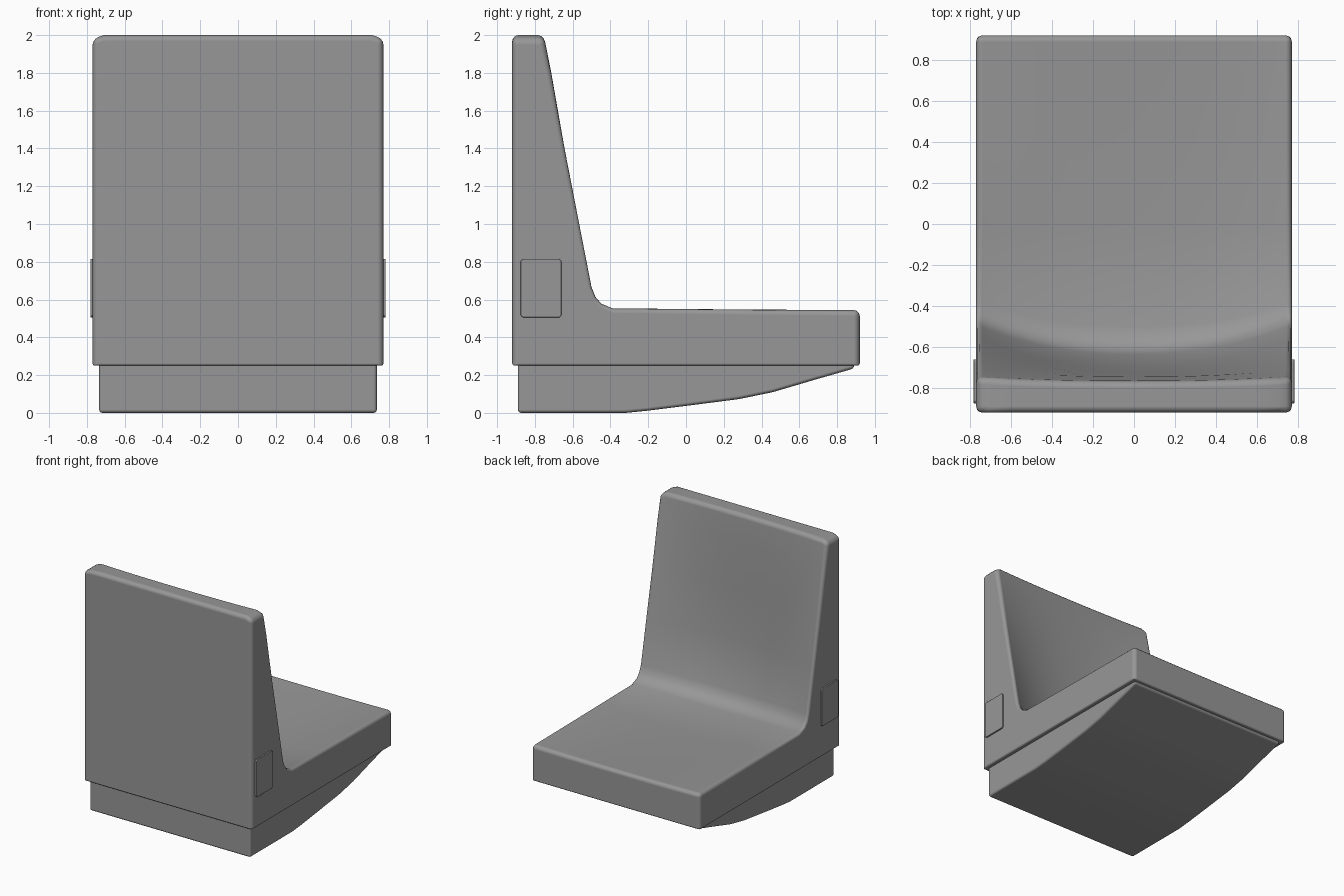
import bpy, bmesh

if "Cube" in bpy.data.objects:
    bpy.data.objects.remove(bpy.data.objects["Cube"])

grey = bpy.data.materials.new("dark_grey")
grey.diffuse_color = (0.31, 0.31, 0.31, 1)
grey.use_nodes = True
grey.node_tree.nodes["Principled BSDF"].inputs["Base Color"].default_value = grey.diffuse_color


def loft(name, xs, profile_at, bevel, segments=3, bottom_weight=1.0):
    """Skin matching (y, z) profiles placed along x, cap the ends, round the edges."""
    bm = bmesh.new()
    rings = [[bm.verts.new((x, y, z)) for y, z in profile_at(x)] for x in xs]
    n = len(rings[0])
    for a, b in zip(rings, rings[1:]):
        for i in range(n):
            j = (i + 1) % n
            bm.faces.new((a[i], a[j], b[j], b[i]))
    bm.faces.new(rings[0])
    bm.faces.new(rings[-1][::-1])
    bmesh.ops.recalc_face_normals(bm, faces=bm.faces[:])
    for f in bm.faces:
        f.smooth = True
    # Sharp edges get rounded; bottom edges can be tighter
    weight = bm.edges.layers.float.new("bevel_weight_edge")
    z_min = min(v.co.z for v in bm.verts)
    for e in bm.edges:
        if e.calc_face_angle(0) > 0.75:
            low = all(v.co.z < z_min + 1e-4 for v in e.verts)
            e[weight] = bottom_weight if low else 1.0
    mesh = bpy.data.meshes.new(name)
    bm.to_mesh(mesh)
    bm.free()
    mesh.materials.append(grey)
    obj = bpy.data.objects.new(name, mesh)
    bpy.context.collection.objects.link(obj)
    mod = obj.modifiers.new("rounded_edges", 'BEVEL')
    mod.width = bevel
    mod.segments = segments
    mod.limit_method = 'WEIGHT'
    mod.harden_normals = True
    return obj


# Seat shell: profile blends from the raised rims to a dished centre
HALF = 0.77
rim = [(-0.92, 0.25), (0.92, 0.25), (0.92, 0.545), (0.4, 0.55), (0.0, 0.555),
       (-0.38, 0.56), (-0.44, 0.585), (-0.47, 0.62), (-0.49, 0.67),
       (-0.555, 1.0), (-0.635, 1.4), (-0.71, 1.8), (-0.75, 2.0), (-0.92, 2.0)]
centre = [(-0.92, 0.25), (0.92, 0.25), (0.92, 0.54), (0.4, 0.51), (0.0, 0.497),
          (-0.5, 0.485), (-0.57, 0.503), (-0.61, 0.54), (-0.635, 0.595),
          (-0.695, 1.0), (-0.725, 1.4), (-0.745, 1.8), (-0.768, 2.0), (-0.92, 2.0)]


def shell_profile(x):
    w = 1 - (abs(x) / HALF) ** 2.3
    top = 1.98 if abs(x) == HALF else 2.0   # softened top corners
    return [(a[0] + (b[0] - a[0]) * w, min(top, a[1] + (b[1] - a[1]) * w))
            for a, b in zip(rim, centre)]


half_xs = [0.12, 0.24, 0.36, 0.48, 0.6, 0.71, HALF]
xs = [-x for x in reversed(half_xs)] + [0] + half_xs
loft("seat_shell", xs, shell_profile, 0.032, bottom_weight=0.4)

# Base plinth with an upswept underside
base = [(-0.89, 0.27), (-0.89, 0.0), (-0.32, 0.0), (-0.2, 0.012), (0.0, 0.037),
        (0.28, 0.073), (0.46, 0.11), (0.68, 0.175), (0.89, 0.235), (0.89, 0.27)]
loft("base_plinth", [-0.735, 0.735], lambda x: base, 0.018)

# Thin side plates with clipped corners
y0, y1, z0, z1, c = -0.875, -0.66, 0.505, 0.815, 0.012
plate = [(y0 + c, z0), (y1 - c, z0), (y1, z0 + c), (y1, z1 - c),
         (y1 - c, z1), (y0 + c, z1), (y0, z1 - c), (y0, z0 + c)]
for side, name in ((-1, "side_plate_left"), (1, "side_plate_right")):
    loft(name, sorted((side * 0.755, side * 0.782)), lambda x: plate, 0.003, 2)
